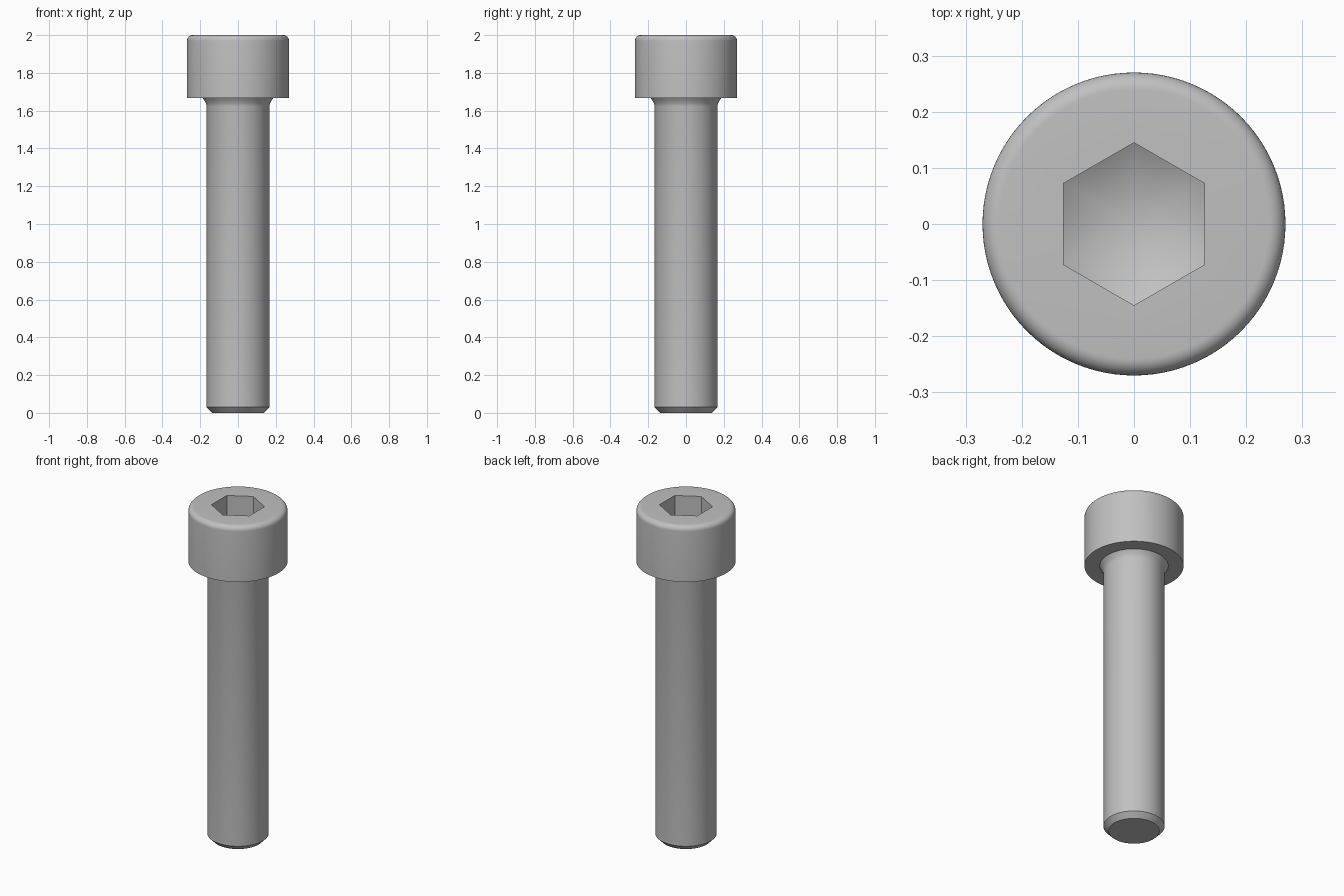
import bpy
import bmesh
from math import sin, cos, pi, radians, tan

cube = bpy.data.objects.get("Cube")
if cube:
    bpy.data.objects.remove(cube, do_unlink=True)

SEG = 96
HEAD_R, SHANK_R, NECK_R, TIP_R = 0.27, 0.1667, 0.187, 0.138
HEAD_Z, TOP_Z, EDGE = 1.667, 2.0, 0.03
HEX_FLAT, SOCKET_Z = 0.1255, 1.833
HEX_CORNER = HEX_FLAT / cos(pi / 6)

steel = bpy.data.materials.new("steel grey")
steel.use_nodes = True
grey = (0.53, 0.53, 0.53, 1)
steel.diffuse_color = grey
steel.node_tree.nodes["Principled BSDF"].inputs["Base Color"].default_value = grey


def hex_radius(a):
    """Distance to a hexagon's side, with corners on the y axis."""
    return HEX_FLAT / cos((a + pi / 6) % (pi / 3) - pi / 6)


def circle(r, z):
    return lambda a: (r, z)


def socket_mouth(a):
    return hex_radius(a), TOP_Z


def socket_floor(a):
    # the drilled cone rises towards the corners
    r = hex_radius(a)
    return r, SOCKET_Z - (HEX_CORNER - r) * tan(radians(30))


# Outline from the tip up to the head
rings = [circle(TIP_R, 0), circle(SHANK_R, 0.03), circle(SHANK_R, 1.625)]
for i in range(1, 7):
    t = i / 6
    rings.append(circle(SHANK_R + (NECK_R - SHANK_R) * t ** 1.5,
                        1.625 + (HEAD_Z - 1.625) * t))
rings.append(circle(HEAD_R, HEAD_Z))
for i in range(9):
    t = pi / 2 * i / 8
    rings.append(circle(HEAD_R - EDGE + EDGE * cos(t), TOP_Z - EDGE + EDGE * sin(t)))
rings += [socket_mouth, socket_floor]

# Skin the rings, cap the tip and close the socket with a cone
bm = bmesh.new()
angles = [2 * pi * i / SEG for i in range(SEG)]
loops = []
for ring in rings:
    loop = []
    for a in angles:
        r, z = ring(a)
        loop.append(bm.verts.new((r * cos(a), r * sin(a), z)))
    loops.append(loop)
for low, high in zip(loops, loops[1:]):
    for i in range(SEG):
        j = (i + 1) % SEG
        bm.faces.new((low[i], low[j], high[j], high[i]))
bm.faces.new(loops[0][::-1])
apex = bm.verts.new((0, 0, SOCKET_Z - HEX_CORNER * tan(radians(30))))
for i in range(SEG):
    bm.faces.new((loops[-1][i], loops[-1][(i + 1) % SEG], apex))

mesh = bpy.data.meshes.new("socket_head_bolt")
bm.to_mesh(mesh)
bm.free()
mesh.materials.append(steel)
bolt = bpy.data.objects.new("socket_head_bolt", mesh)
bpy.context.collection.objects.link(bolt)

bpy.ops.object.select_all(action='DESELECT')
bolt.select_set(True)
bpy.context.view_layer.objects.active = bolt
bpy.ops.object.shade_smooth_by_angle(angle=radians(25))
